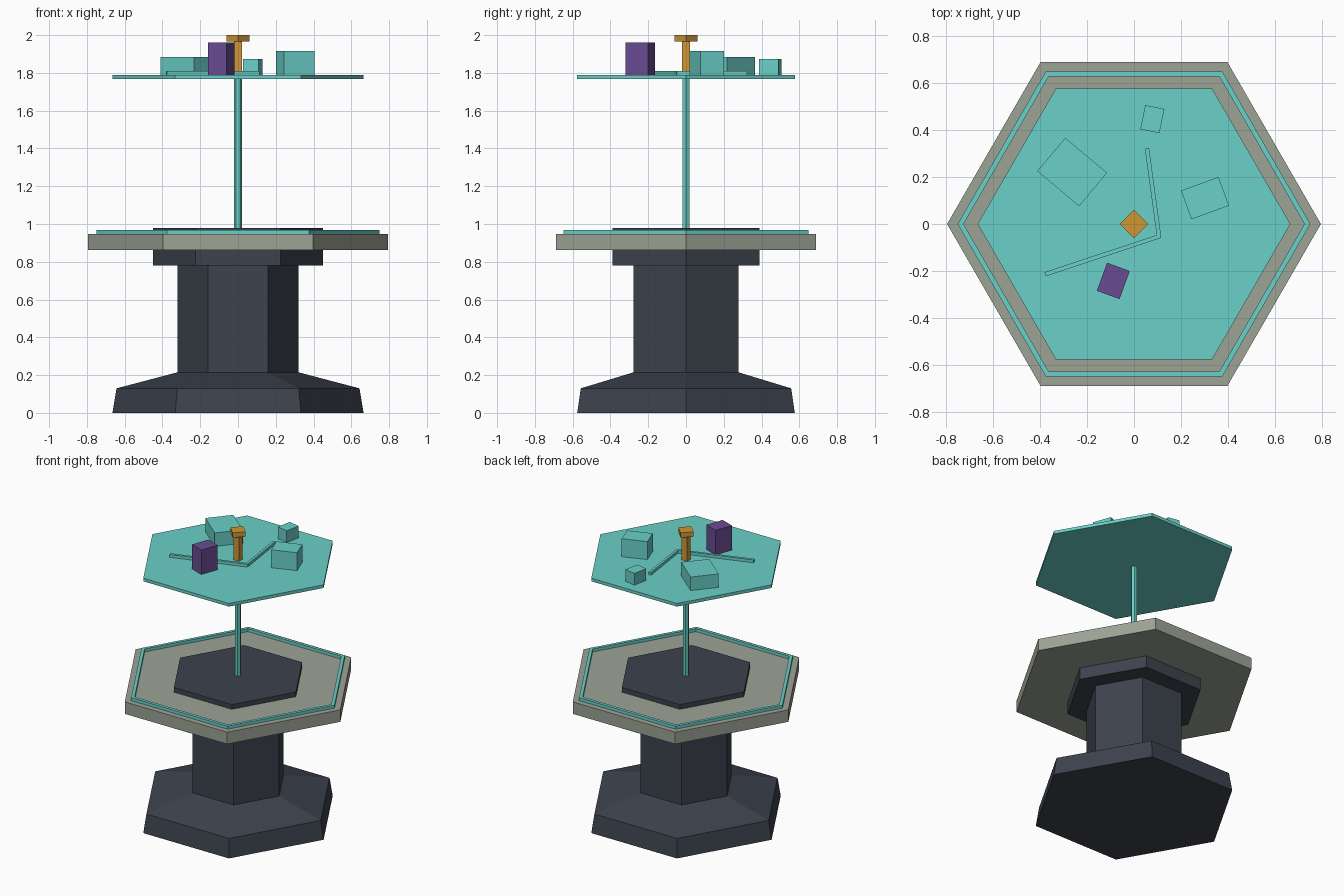
import bpy, bmesh, math
from mathutils import Matrix

if "Cube" in bpy.data.objects:
    bpy.data.objects.remove(bpy.data.objects["Cube"])


def material(name, rgb):
    """Flat colour given as sRGB 0-255, stored linear."""
    lin = [c / 255 / 12.92 if c < 11 else ((c / 255 + 0.055) / 1.055) ** 2.4 for c in rgb]
    m = bpy.data.materials.new(name)
    m.diffuse_color = (*lin, 1)
    m.use_nodes = True
    m.node_tree.nodes["Principled BSDF"].inputs["Base Color"].default_value = m.diffuse_color
    return m


DARK = material("dark slate", (60, 66, 77))
STONE = material("grey green", (156, 164, 149))
TEAL = material("teal", (107, 208, 200))
GOLD = material("gold", (207, 150, 52))
PURPLE = material("purple", (104, 76, 145))


def finish(name, bm, mat):
    bmesh.ops.recalc_face_normals(bm, faces=bm.faces)
    me = bpy.data.meshes.new(name)
    bm.to_mesh(me)
    bm.free()
    me.materials.append(mat)
    ob = bpy.data.objects.new(name, me)
    bpy.context.collection.objects.link(ob)
    return ob


def lathe(name, profile, mat, sides=6, closed=False):
    """Turn (radius, z) points into a prism-like solid, first corner on +x."""
    bm = bmesh.new()
    rings = [[bm.verts.new((r * math.cos(2 * math.pi * i / sides),
                            r * math.sin(2 * math.pi * i / sides), z))
              for i in range(sides)] for r, z in profile]
    pairs = list(zip(rings, rings[1:]))
    if closed:
        pairs.append((rings[-1], rings[0]))
    else:
        bm.faces.new(rings[0])
        bm.faces.new(rings[-1])
    for a, b in pairs:
        for i in range(sides):
            j = (i + 1) % sides
            bm.faces.new((a[i], a[j], b[j], b[i]))
    return finish(name, bm, mat)


def box(name, x, y, z0, z1, sx, sy, angle, mat):
    bm = bmesh.new()
    bmesh.ops.create_cube(bm, size=1, matrix=(
        Matrix.Translation((x, y, (z0 + z1) / 2))
        @ Matrix.Rotation(math.radians(angle), 4, 'Z')
        @ Matrix.Diagonal((sx, sy, z1 - z0, 1))))
    return finish(name, bm, mat)


def bar(name, a, b, mat):
    """Low strip on the map between two points."""
    dx, dy = b[0] - a[0], b[1] - a[1]
    return box(name, (a[0] + b[0]) / 2, (a[1] + b[1]) / 2, MAP_TOP, 1.81,
               math.hypot(dx, dy), 0.018, math.degrees(math.atan2(dy, dx)), mat)


# Pedestal and table
lathe("pedestal", [(0.665, 0), (0.643, 0.13), (0.32, 0.215), (0.32, 0.79)], DARK)
lathe("table_top", [(0.795, 0.863), (0.795, 0.947)], STONE)
lathe("collar", [(0.45, 0.78), (0.45, 0.98)], DARK)
lathe("table_rim_strip", [(0.75, 0.945), (0.75, 0.968), (0.725, 0.968), (0.725, 0.945)],
      TEAL, closed=True)

# Projection beam and floating map plate
MAP_TOP = 1.79
lathe("beam", [(0.02, 0.97), (0.02, 1.775)], TEAL)
lathe("map_plate", [(0.665, 1.768), (0.665, MAP_TOP)], TEAL)

# Blocks standing on the map
box("large_block", -0.263, 0.221, MAP_TOP, 1.885, 0.232, 0.185, -40, TEAL)
box("medium_block", 0.302, 0.11, MAP_TOP, 1.916, 0.17, 0.13, 20, TEAL)
box("small_block", 0.078, 0.446, MAP_TOP, 1.873, 0.083, 0.105, -11.5, TEAL)
box("purple_block", -0.088, -0.242, MAP_TOP, 1.962, 0.103, 0.127, -20, PURPLE)

# Path strips
bar("path_north", (0.055, 0.322), (0.106, -0.05), TEAL)
bar("path_west", (-0.378, -0.214), (0.112, -0.051), TEAL)

# Central marker
box("marker_post", 0, 0, MAP_TOP, 1.968, 0.042, 0.042, 0, GOLD)
lathe("marker_cap", [(0.06, 1.966), (0.06, 2.0)], GOLD, sides=4)
